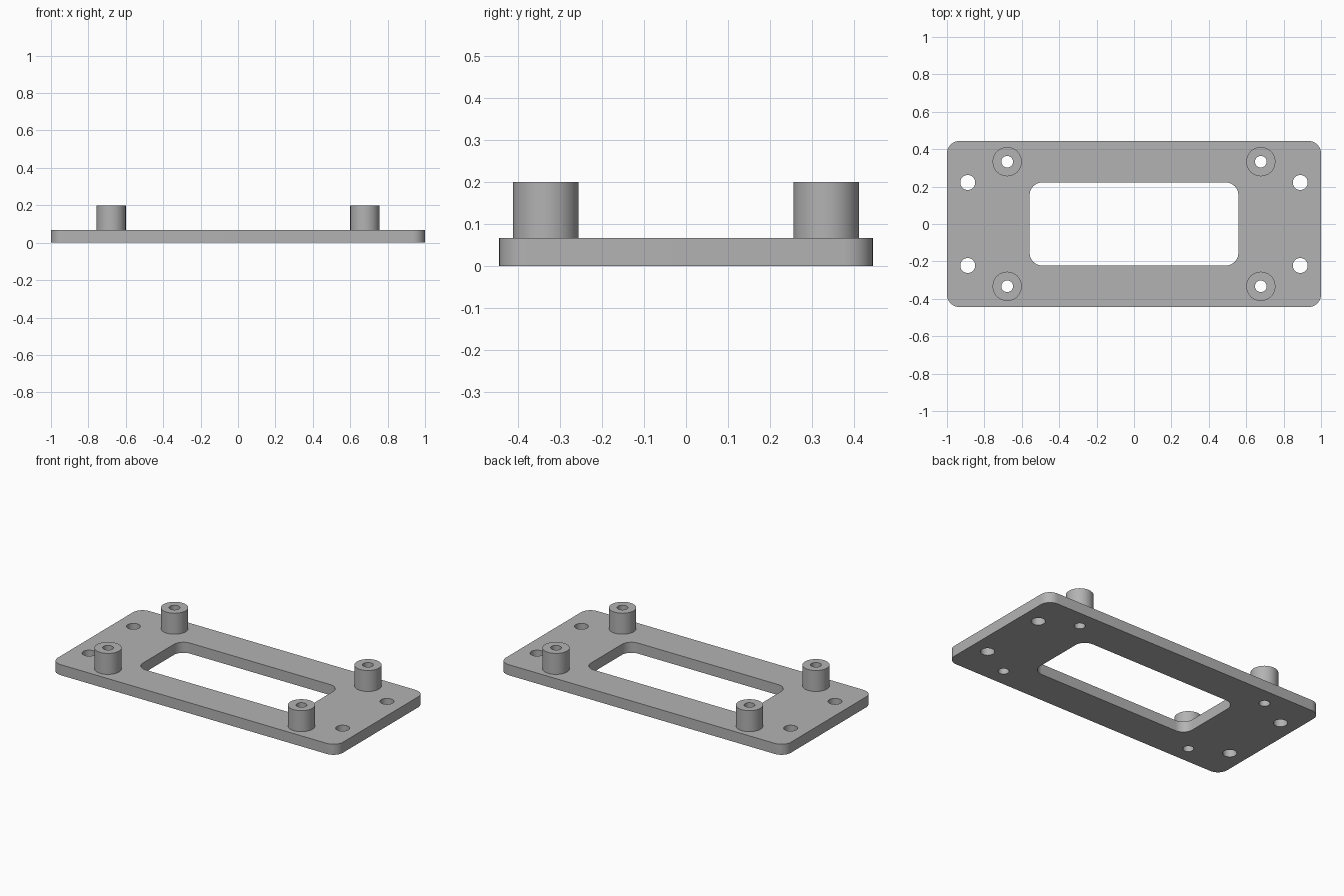
import bpy, bmesh
from math import pi, sin, cos, radians

if "Cube" in bpy.data.objects:
    bpy.data.objects.remove(bpy.data.objects["Cube"], do_unlink=True)

PLATE_TOP, BOSS_TOP = 0.067, 0.2
BOSS_X, BOSS_Y, BOSS_R, BORE_R = 0.678, 0.333, 0.078, 0.031
HOLE_X, HOLE_Y, HOLE_R = 0.889, 0.222, 0.04

grey = bpy.data.materials.new("plain grey")
grey.use_nodes = True
colour = (0.45, 0.45, 0.45, 1)
grey.diffuse_color = colour
grey.node_tree.nodes["Principled BSDF"].inputs["Base Color"].default_value = colour


def circle(x, y, r, n=48):
    return [(x + r * cos(2 * pi * i / n), y + r * sin(2 * pi * i / n)) for i in range(n)]


def rounded_rect(hx, hy, r, n=10):
    points = []
    for k, (sx, sy) in enumerate([(1, 1), (-1, 1), (-1, -1), (1, -1)]):
        for i in range(n + 1):
            a = (k + i / n) * pi / 2
            points.append((sx * (hx - r) + r * cos(a), sy * (hy - r) + r * sin(a)))
    return points


def mirrored(x, y):
    return [(sx * x, sy * y) for sx in (-1, 1) for sy in (-1, 1)]


def extruded(name, loops, bottom, top):
    """Fill the outer loop, leave the inner loops open, and extrude upward."""
    curve = bpy.data.curves.new(name, "CURVE")
    curve.dimensions = "2D"
    curve.fill_mode = "BOTH"
    curve.extrude = (top - bottom) / 2
    for loop in loops:
        spline = curve.splines.new("POLY")
        spline.points.add(len(loop) - 1)
        for point, (x, y) in zip(spline.points, loop):
            point.co = (x, y, 0, 1)
        spline.use_cyclic_u = True
    helper = bpy.data.objects.new(name + "_profile", curve)
    bpy.context.collection.objects.link(helper)
    bpy.context.view_layer.update()
    graph = bpy.context.evaluated_depsgraph_get()
    mesh = bpy.data.meshes.new_from_object(helper.evaluated_get(graph))
    bpy.data.objects.remove(helper, do_unlink=True)

    # Weld caps to walls and move to the right height
    bm = bmesh.new()
    bm.from_mesh(mesh)
    bmesh.ops.remove_doubles(bm, verts=bm.verts, dist=0.0001)
    bmesh.ops.recalc_face_normals(bm, faces=bm.faces)
    bmesh.ops.translate(bm, verts=bm.verts, vec=(0, 0, (top + bottom) / 2))
    bm.to_mesh(mesh)
    bm.free()
    mesh.materials.clear()
    mesh.materials.append(grey)
    obj = bpy.data.objects.new(name, mesh)
    bpy.context.collection.objects.link(obj)
    bpy.ops.object.select_all(action="DESELECT")
    obj.select_set(True)
    bpy.context.view_layer.objects.active = obj
    bpy.ops.object.shade_smooth_by_angle(angle=radians(30))
    return obj


# Base plate with window, mounting holes and boss bores
outline = [rounded_rect(1, 0.444, 0.067), rounded_rect(0.558, 0.222, 0.067)]
outline += [circle(x, y, HOLE_R) for x, y in mirrored(HOLE_X, HOLE_Y)]
outline += [circle(x, y, BORE_R) for x, y in mirrored(BOSS_X, BOSS_Y)]
extruded("base_plate", outline, 0, PLATE_TOP)

# Four hollow standoffs
for x, y in mirrored(BOSS_X, BOSS_Y):
    name = ("back" if y > 0 else "front") + ("_left" if x > 0 else "_right") + "_standoff"
    extruded(name, [circle(x, y, BOSS_R), circle(x, y, BORE_R)], PLATE_TOP, BOSS_TOP)
